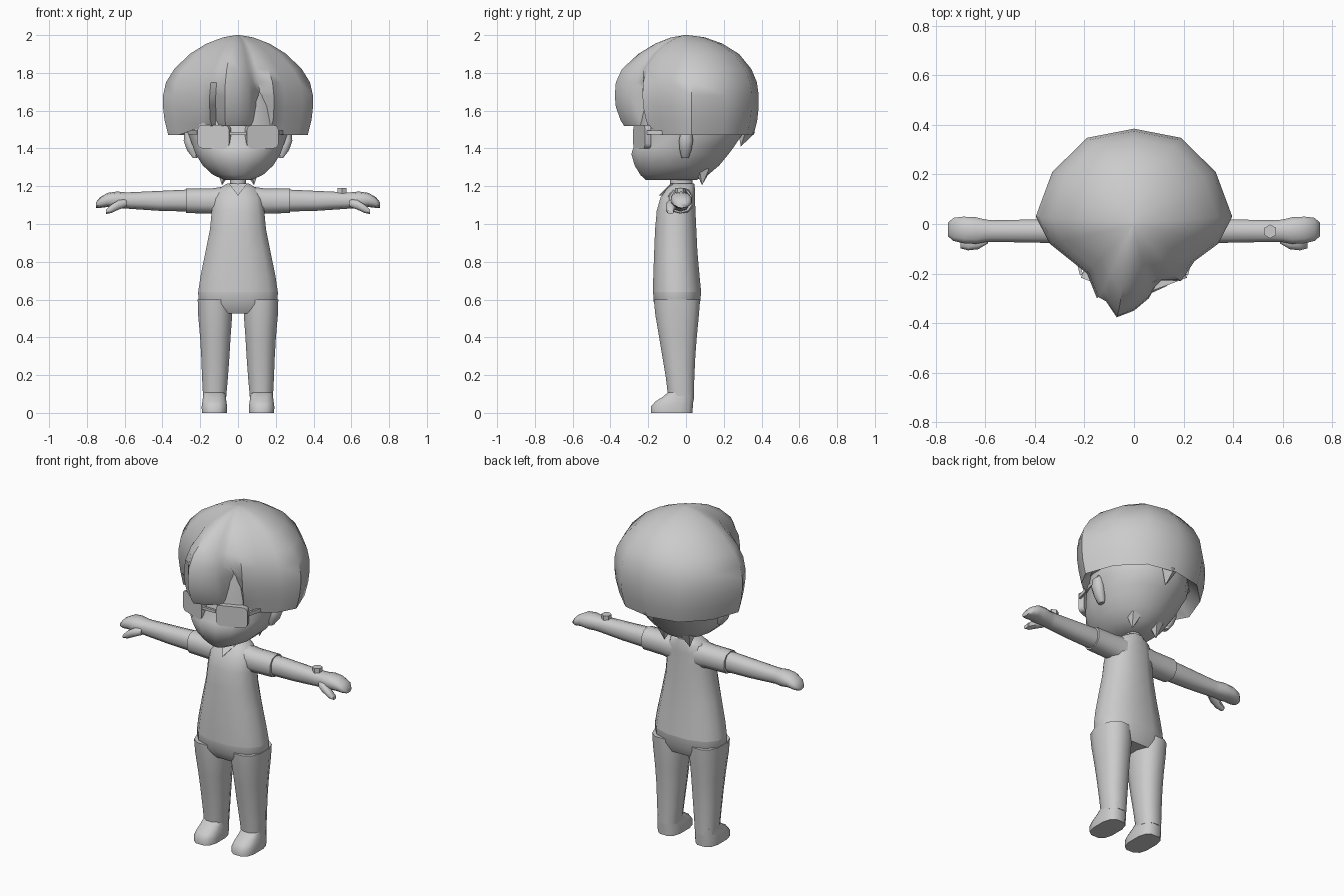
import bpy, bmesh, math
from mathutils import Vector, Matrix

GREY = bpy.data.materials.new("plain_grey")
GREY.diffuse_color = (0.6, 0.6, 0.6, 1)


def finish(name, bm, angle=50):
    bmesh.ops.recalc_face_normals(bm, faces=bm.faces)
    me = bpy.data.meshes.new(name)
    bm.to_mesh(me)
    bm.free()
    me.materials.append(GREY)
    ob = bpy.data.objects.new(name, me)
    bpy.context.collection.objects.link(ob)
    bpy.ops.object.select_all(action='DESELECT')
    ob.select_set(True)
    bpy.context.view_layer.objects.active = ob
    bpy.ops.object.shade_smooth_by_angle(angle=math.radians(angle))
    return ob


def skin(bm, loops, caps=True):
    vs = [[bm.verts.new(p) for p in l] for l in loops]
    n = len(vs[0])
    for a, b in zip(vs, vs[1:]):
        for i in range(n):
            j = (i + 1) % n
            bm.faces.new((a[i], a[j], b[j], b[i]))
    if caps:
        bm.faces.new(vs[0])
        bm.faces.new(vs[-1])


def loft(name, rings, axis='z', n=12, e=0.85, s=1, angle=50):
    """Rings are (position, lo, hi, lo, hi); axis z uses x,y bounds, axis x uses y,z bounds."""
    bm = bmesh.new()
    loops = []
    for p, a0, a1, b0, b1 in rings:
        loop = []
        for i in range(n):
            t = 2 * math.pi * (i + 0.5) / n
            c, d = math.cos(t), math.sin(t)
            c, d = math.copysign(abs(c) ** e, c), math.copysign(abs(d) ** e, d)
            a = (a0 + a1) / 2 + c * (a1 - a0) / 2
            b = (b0 + b1) / 2 + d * (b1 - b0) / 2
            loop.append((s * a, b, p) if axis == 'z' else (s * p, a, b))
        loops.append(loop)
    skin(bm, loops)
    return finish(name, bm, angle)


def box(name, size, loc, rot=0, bevel=0.0, segs=3):
    bm = bmesh.new()
    bmesh.ops.create_cube(bm, size=1)
    bmesh.ops.scale(bm, vec=size, verts=bm.verts)
    if bevel:
        edges = [ed for ed in bm.edges if abs(ed.verts[0].co.y - ed.verts[1].co.y) > 1e-4]
        bmesh.ops.bevel(bm, geom=edges, offset=bevel, segments=segs, affect='EDGES', profile=0.5)
    bmesh.ops.transform(bm, matrix=Matrix.Translation(loc) @ Matrix.Rotation(rot, 4, 'Z'), verts=bm.verts)
    return finish(name, bm, 40)


def cone(name, base, tip, r1, r2, n):
    bm = bmesh.new()
    a, b = Vector(base), Vector(tip)
    d = b - a
    m = Matrix.Translation((a + b) / 2) @ d.to_track_quat('Z', 'Y').to_matrix().to_4x4()
    bmesh.ops.create_cone(bm, cap_ends=True, segments=n, radius1=r1, radius2=r2, depth=d.length, matrix=m)
    return finish(name, bm, 40)


# Shirt, hips and neck
loft("shirt", [
    (0.64, -.217, .217, -.178, .084), (0.72, -.205, .205, -.177, .076), (0.85, -.178, .178, -.172, .064),
    (0.97, -.153, .153, -.167, .058), (1.07, -.143, .143, -.158, .053), (1.14, -.135, .135, -.138, .05),
    (1.185, -.108, .108, -.105, .05), (1.215, -.058, .058, -.08, .045)])
loft("hips", [(0.64, -.217, .217, -.178, .084), (0.58, -.216, .216, -.174, .078), (0.525, -.19, .19, -.135, .05)])
loft("neck", [(1.18, -.045, .045, -.085, .035), (1.3, -.045, .045, -.085, .035)], n=10)

# V-shaped collar
bm = bmesh.new()
skin(bm, [[(-.05, y - .075, 1.215), (.05, y - .075, 1.215), (0, y - .14, 1.15)] for y in (-.006, .01)])
finish("neckline", bm, 20)

for s, side in ((1, "left"), (-1, "right")):
    # Trouser leg and shoe
    loft(side + "_leg", [
        (0.60, .035, .216, -.174, .078), (0.52, .028, .214, -.166, .072), (0.40, .037, .203, -.145, .060),
        (0.30, .043, .197, -.128, .052), (0.18, .052, .192, -.108, .046), (0.07, .062, .186, -.095, .044)], s=s)
    loft(side + "_shoe", [
        (0, .057, .193, -.187, .037), (0.035, .056, .194, -.187, .039), (0.06, .06, .19, -.165, .041),
        (0.085, .063, .187, -.125, .042), (0.11, .066, .184, -.095, .042)], s=s, e=0.7)
    # Sleeve, arm, hand and thumb
    loft(side + "_sleeve", [
        (.06, -.10, .04, 1.04, 1.2), (.14, -.095, .035, 1.055, 1.188), (.276, -.092, .034, 1.058, 1.188)],
        'x', 10, s=s)
    loft(side + "_arm", [
        (.27, -.08, .022, 1.066, 1.182), (.42, -.077, .02, 1.07, 1.175), (.57, -.074, .017, 1.08, 1.168),
        (.60, -.075, .02, 1.083, 1.168), (.64, -.083, .03, 1.082, 1.172), (.69, -.08, .032, 1.09, 1.165),
        (.73, -.07, .027, 1.085, 1.142), (.752, -.05, .005, 1.085, 1.115)], 'x', 10, s=s)
    loft(side + "_thumb", [
        (.59, -.08, -.04, 1.09, 1.13), (.63, -.104, -.045, 1.075, 1.13), (.67, -.108, -.06, 1.057, 1.105),
        (.70, -.1, -.065, 1.052, 1.075)], 'x', 8, s=s)
    # Ear
    loft(side + "_ear", [
        (1.35, .215, .24, -.025, .015), (1.39, .21, .272, -.035, .03), (1.44, .22, .29, -.04, .04),
        (1.485, .23, .285, -.03, .035)], n=8, s=s)
    # Spectacles
    box(side + "_lens", (.178, .035, .122), (s * .125, -.232, 1.462), s * .36, .025)
    box(side + "_temple", (.012, .24, .022), (s * .242, -.09, 1.485), s * -.25)
    # Hair tip beside the nape
    cone(side + "_nape_tip", (s * .075, .09, 1.29), (s * .085, .085, 1.205), .045, 0, 5)
box("spectacle_bridge", (.09, .015, .015), (0, -.272, 1.48))

# Wristwatch button
cone("wrist_button", (.55, -.03, 1.16), (.55, -.03, 1.19), .028, .028, 6)

# Head and nape
loft("head", [
    (1.232, -.07, .07, -.215, .055), (1.26, -.135, .135, -.245, .12), (1.31, -.19, .19, -.276, .18),
    (1.37, -.228, .228, -.294, .23), (1.41, -.243, .243, -.282, .26), (1.47, -.265, .265, -.255, .30),
    (1.54, -.275, .275, -.25, .31), (1.7, -.24, .24, -.23, .27)], n=16, e=0.95)

# Hair cap: one outline scaled level by level, with two partings cut into the fringe
outline = [(0, .385), (.19, .348), (.33, .21), (.397, .03), (.34, -.08), (.245, -.15), (.19, -.23), (.115, -.25),
           (.08, -.265), (.06, -.30), (0, -.35), (-.07, -.377), (-.118, -.335), (-.15, -.30), (-.19, -.2),
           (-.34, -.08), (-.397, .03), (-.33, .21), (-.19, .348)]
partings = (7, 12)
# (height, width scale, back scale, front scale)
levels = [(1.53, .78, .78, .66), (1.47, .93, .93, .87), (1.55, .98, .98, .92), (1.62, 1, 1, .985),
          (1.68, 1, 1, 1), (1.75, .96, .975, .985), (1.82, .85, .9, .9), (1.9, .645, .73, .67),
          (1.955, .42, .5, .43), (1.988, .2, .26, .21), (2.0, .02, .03, .02)]
bm = bmesh.new()
loops = []
for k, (z, sx, sb, sf) in enumerate(levels):
    loop = []
    for i, (x, y) in enumerate(outline):
        py = y * (sb if y > 0 else sf)
        pz = z + .05 if k == 1 and y < -.19 else z
        if i in partings and k > 0:
            py += .09 * min(1, max(0, (1.78 - z) / .15))
        loop.append((x * sx, py, pz))
    loops.append(loop)
skin(bm, loops)
finish("hair", bm, 45)

# Pointed lock at the back of the hair
cone("back_lock", (.02, .32, 1.5), (.02, .29, 1.41), .05, 0, 4)
